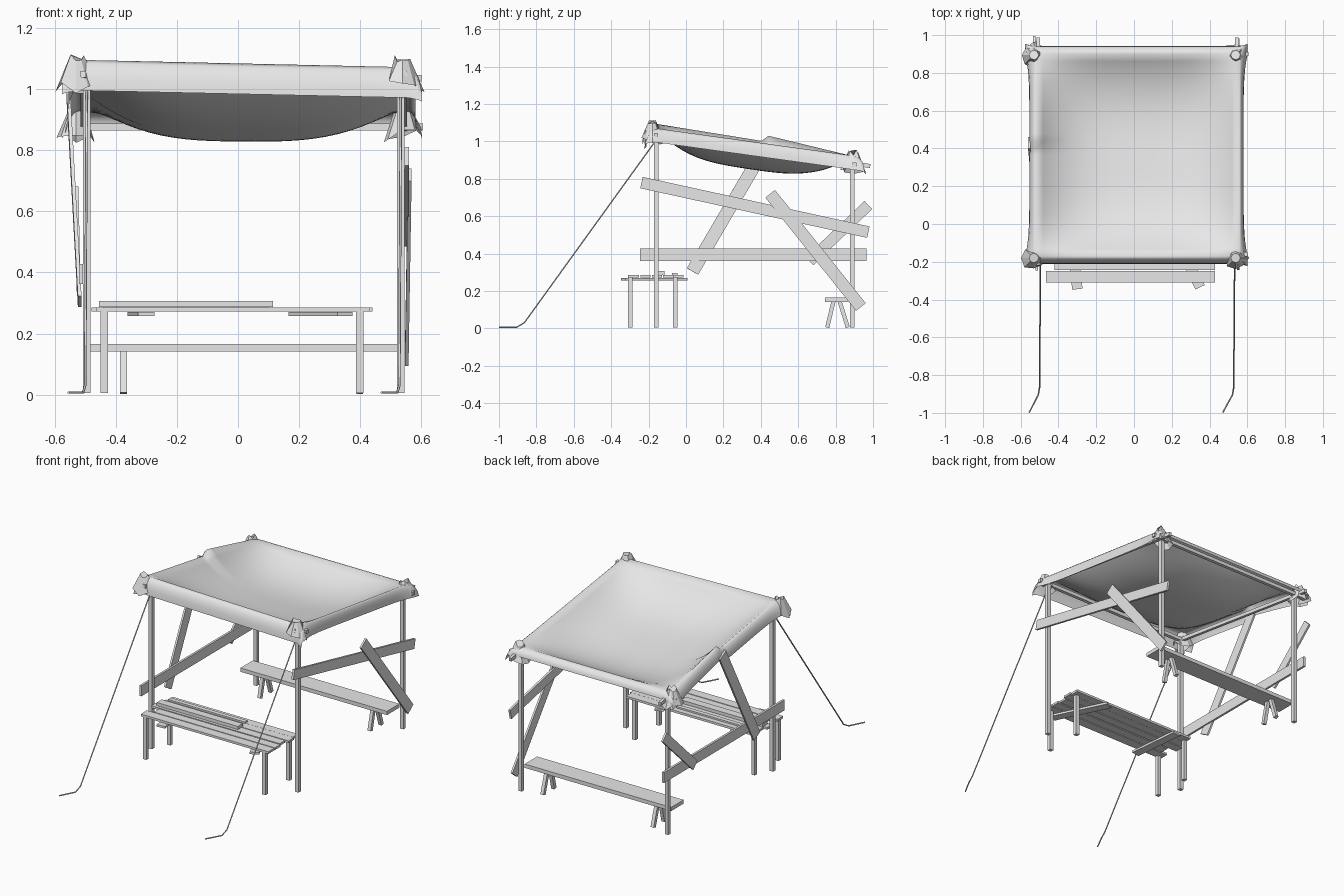
import bpy, bmesh, math, random
from mathutils import Vector, Matrix

random.seed(4)
if "Cube" in bpy.data.objects:
    bpy.data.objects.remove(bpy.data.objects["Cube"])

grey = bpy.data.materials.new("pale_grey")
grey.use_nodes = True
grey.diffuse_color = (0.8, 0.8, 0.8, 1)
grey.node_tree.nodes["Principled BSDF"].inputs["Base Color"].default_value = (0.8, 0.8, 0.8, 1)

LEFT, RIGHT, FRONT, BACK = -0.495, 0.533, -0.16, 0.89


def finish(name, bm):
    mesh = bpy.data.meshes.new(name)
    bm.to_mesh(mesh)
    bm.free()
    mesh.materials.append(grey)
    obj = bpy.data.objects.new(name, mesh)
    bpy.context.collection.objects.link(obj)
    return obj


def board(name, start, end, width, thick, facing=(0, 0, 1)):
    """Box running from start to end, its broad face turned to facing."""
    a, b = Vector(start), Vector(end)
    along = (b - a).normalized()
    across = Vector(facing).cross(along).normalized()
    normal = along.cross(across)
    turn = Matrix((along, across, normal)).transposed().to_4x4()
    size = Matrix.Diagonal(((b - a).length, width, thick, 1))
    bm = bmesh.new()
    bmesh.ops.create_cube(bm, size=1, matrix=Matrix.Translation((a + b) / 2) @ turn @ size)
    return finish(name, bm)


def roof(y):
    """Height of the sloping roof plane."""
    return 1.07 - 0.15 * (y - FRONT)


# Posts and roof rails
for side, x in (("left", LEFT), ("right", RIGHT)):
    for end, y in (("front", FRONT), ("back", BACK)):
        board(f"{side}_{end}_post", (x, y, 0.005), (x, y, roof(y) - 0.03), 0.024, 0.024, (0, 1, 0))
    rail_x = x + math.copysign(0.011, x)
    board(f"{side}_rail", (rail_x, -0.22, roof(-0.22) - 0.03),
          (rail_x, 0.985, roof(0.985) - 0.03), 0.018, 0.022)
board("front_rail", (-0.56, FRONT, 1.035), (0.6, FRONT, 1.035), 0.022, 0.022)
board("back_rail", (-0.57, BACK + 0.01, 0.876), (0.605, BACK + 0.01, 0.876), 0.022, 0.022)

# Planks nailed to the sides
OUT = (1, 0, 0)
board("right_long_plank", (0.552, -0.238, 0.78), (0.552, 0.975, 0.515), 0.062, 0.014, OUT)
board("right_brace", (0.562, 0.45, 0.72), (0.552, 0.935, 0.115), 0.066, 0.012, OUT)
board("left_long_plank", (-0.514, -0.245, 0.395), (-0.514, 0.965, 0.395), 0.066, 0.014, OUT)
board("left_brace", (-0.518, 0.035, 0.305), (-0.555, 0.43, 0.98), 0.07, 0.012, OUT)
board("left_short_brace", (-0.528, 0.975, 0.66), (-0.522, 0.66, 0.36), 0.06, 0.012, OUT)

# Front table
for i, (y, x0, x1) in enumerate(((-0.28, -0.465, 0.43), (-0.217, -0.42, 0.43), (-0.155, -0.48, 0.42),
                                 (-0.095, -0.46, 0.44), (-0.04, -0.45, 0.43))):
    board(f"table_plank_{i + 1}", (x0, y, 0.279), (x1, y, 0.279), 0.054 if i else 0.06, 0.014)
board("table_loose_plank", (-0.455, -0.14, 0.297), (0.115, -0.14, 0.297), 0.05, 0.02)
board("table_loose_strip", (-0.44, -0.06, 0.29), (0.1, -0.06, 0.29), 0.028, 0.012)
board("table_left_crossbar", (-0.3, -0.345, 0.264), (-0.335, -0.005, 0.264), 0.055, 0.013)
board("table_right_crossbar", (0.35, -0.335, 0.264), (0.19, -0.005, 0.264), 0.055, 0.013)
for side, x in (("left", -0.438), ("right", 0.398)):
    for end, y in (("front", -0.298), ("back", -0.058)):
        board(f"table_{side}_{end}_leg", (x, y, 0.005), (x, y, 0.272), 0.024, 0.024, (0, 1, 0))

# Back bench on splayed legs
board("bench_seat", (-0.503, 0.805, 0.154), (0.525, 0.805, 0.154), 0.125, 0.024)
for side, x in (("left", -0.375), ("right", 0.398)):
    for end, y in (("front", 0.755), ("back", 0.865)):
        top = 0.805 + (y - 0.81) * 0.3
        board(f"bench_{side}_{end}_leg", (x, y, 0.005), (x, top, 0.145), 0.022, 0.022, OUT)

# Sagging cloth with a hem folded over the rails
N, HEM = 28, 4


def cloth_point(i, j):
    u = max(-1, min(1, 2 * (i - HEM) / N - 1))
    v = max(-1, min(1, 2 * (j - HEM) / N - 1))
    x = (LEFT + RIGHT) / 2 + u * (RIGHT - LEFT + 0.05) / 2
    y = (FRONT + BACK) / 2 + v * (BACK - FRONT + 0.02) / 2
    sag = 0.155 * (1 - abs(u) ** 3) * (1 - abs(v) ** (3.6 if v < 0 else 2.8))
    z = roof(y) + 0.012 - 0.012 * u * (1 - v) / 2 - sag
    if y > 0.42:                       # cloth lifted by the left brace
        z += 0.035 * max(0, -u) ** 6 * max(0, (0.85 - y) / 0.43)
    # steps beyond the rail on each side, flaring to a drooping point at corners
    ex = max(0, HEM - i, i - HEM - N) / HEM
    ey = max(0, HEM - j, j - HEM - N) / HEM
    sx, sy = (1 if u > 0 else -1), (1 if v > 0 else -1)
    flare = 0.022 * ex * abs(v) ** 6
    x += sx * ((0.022 if u > 0 else 0.034) * math.sin(ex * math.pi / 2) + flare)
    y += sy * (0.042 * math.sin(ey * math.pi / 2) + 0.012 * ex * ey)
    drop_y = 0.1 if v < 0 else 0.045
    z -= max(0.075 * ex ** 1.6, drop_y * ey ** 1.6) + 0.012 * ex * ey
    return x, y, z


bm = bmesh.new()
count = N + 2 * HEM + 1
grid = [[bm.verts.new(cloth_point(i, j)) for j in range(count)] for i in range(count)]
for i in range(count - 1):
    for j in range(count - 1):
        bm.faces.new((grid[i][j], grid[i + 1][j], grid[i + 1][j + 1], grid[i][j + 1]))
for f in bm.faces:
    f.smooth = True
finish("canopy_cloth", bm)

# Bunched cloth tied round each corner
for side, x in (("left", LEFT - 0.035), ("right", RIGHT + 0.005)):
    for end, y in (("front", FRONT - 0.02), ("back", BACK + 0.005)):
        base = roof(y) - 0.012
        bm = bmesh.new()
        bmesh.ops.create_cone(bm, cap_ends=False, segments=8, radius1=0.06, radius2=0.025, depth=0.09,
                              matrix=Matrix.Translation((x, y, base)))
        for vert in bm.verts:
            if vert.co.z < base:
                out = vert.co - Vector((x, y, vert.co.z))
                vert.co += out * random.uniform(-0.15, 0.2)
                vert.co.z += random.uniform(-0.035, 0.015)
            else:
                vert.co.z += random.uniform(-0.02, 0.012)
        rim = [e for e in bm.edges if e.is_boundary and e.verts[0].co.z > base]
        bmesh.ops.contextual_create(bm, geom=rim)
        finish(f"{side}_{end}_cloth_bunch", bm)

# Guy ropes running forward to the ground
for side, x, tail in (("left", LEFT, -0.555), ("right", RIGHT, 0.47)):
    curve = bpy.data.curves.new(f"{side}_guy_rope", "CURVE")
    curve.dimensions = "3D"
    curve.bevel_depth = 0.004
    curve.bevel_resolution = 1
    curve.use_fill_caps = True
    path = ((x, -0.165, 1.0), (x - 0.005, -0.865, 0.03), (x - 0.012, -0.905, 0.007), (tail, -0.998, 0.007))
    spline = curve.splines.new("POLY")
    spline.points.add(len(path) - 1)
    for point, co in zip(spline.points, path):
        point.co = (*co, 1)
    curve.materials.append(grey)
    bpy.context.collection.objects.link(bpy.data.objects.new(f"{side}_guy_rope", curve))
